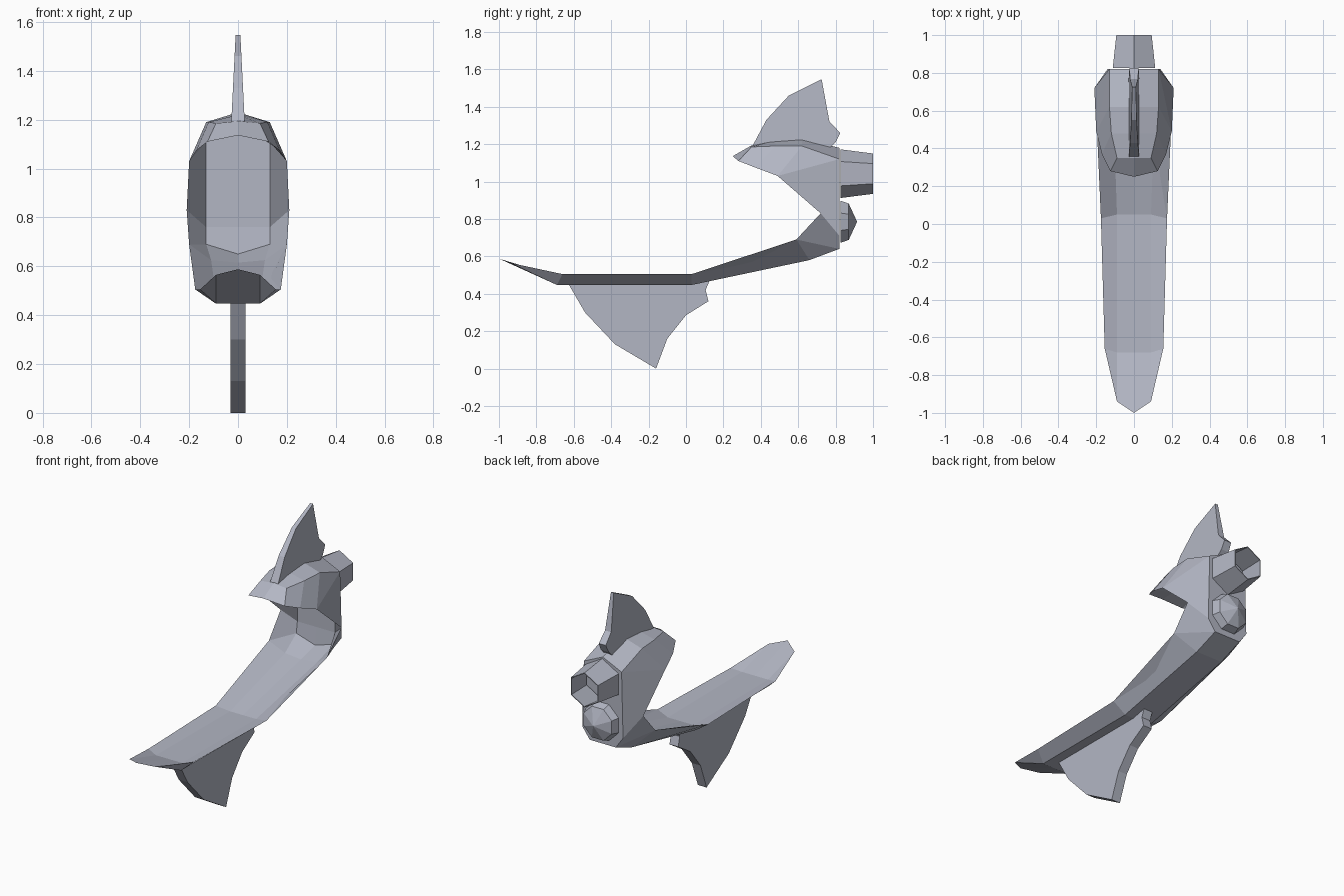
import bpy, bmesh, math
from mathutils import Vector

cube = bpy.data.objects.get("Cube")
if cube:
    bpy.data.objects.remove(cube, do_unlink=True)

# Single hull colour
hull_grey = bpy.data.materials.new("hull grey")
hull_grey.use_nodes = True
COLOUR = (0.45, 0.47, 0.55, 1)
hull_grey.diffuse_color = COLOUR
hull_grey.node_tree.nodes["Principled BSDF"].inputs["Base Color"].default_value = COLOUR


def finish(name, bm, closed=True):
    """Turn a bmesh into a flat-shaded object."""
    bmesh.ops.remove_doubles(bm, verts=bm.verts, dist=0.0005)
    if closed:
        bmesh.ops.recalc_face_normals(bm, faces=bm.faces)
    mesh = bpy.data.meshes.new(name)
    bm.to_mesh(mesh)
    bm.free()
    mesh.materials.append(hull_grey)
    obj = bpy.data.objects.new(name, mesh)
    bpy.context.collection.objects.link(obj)
    return obj


def loft(bm, rings):
    """Bridge consecutive closed rings with quads."""
    loops = [[bm.verts.new(p) for p in ring] for ring in rings]
    for a, b in zip(loops, loops[1:]):
        for i in range(len(a)):
            j = (i + 1) % len(a)
            bm.faces.new((a[i], a[j], b[j], b[i]))
    return loops


def section(rim, outer, outer_rise, inner, inner_rise):
    """Symmetric hull section: keel, chine, rim, inner edge, inner centre."""
    keel = (0, outer[1], outer[2] + outer_rise)
    floor = (0, inner[1], inner[2] + inner_rise)
    right = [(-x, y, z) for x, y, z in (inner, rim, outer)]
    return [keel, outer, rim, inner, floor] + right


def lip(side, centre):
    """Section squeezed to a thin edge at either end of the hull."""
    mirror = (-side[0], side[1], side[2])
    return [centre, side, side, side, centre, mirror, mirror, mirror]


# Scooped hull: deck, rear wall and overhanging hood in one sweep
rings = [
    lip((.09, -.94, .565), (0, -1, .588)),
    section((.155, -.66, .505), (.09, -.69, .447), 0, (.09, -.68, .49), 0),
    section((.175, .03, .505), (.09, .03, .447), 0, (.09, .05, .485), 0),
    section((.2, .59, .69), (.09, .66, .58), 0, (.11, .62, .625), -.01),
    section((.2, .59, .69), (.09, .82, .64), 0, (.13, .76, .69), -.04),
    section((.21, .72, .83), (.14, .82, .71), 0, (.13, .77, .76), 0),
    section((.2, .49, 1.03), (.13, .82, 1.12), .06, (.13, .77, 1.11), .03),
    section((.2, .49, 1.03), (.13, .62, 1.19), .04, (.13, .6, 1.12), .03),
    section((.17, .37, 1.075), (.12, .48, 1.19), .03, (.12, .44, 1.12), .03),
    section((.125, .28, 1.11), (.09, .35, 1.185), .008, (.11, .34, 1.115), .025),
    lip((.125, .28, 1.11), (0, .25, 1.136)),
]
bm = bmesh.new()
loft(bm, rings)
finish("scooped_hull", bm)


def fin(name, profile, half_width):
    """Plate from a side profile; half_width gives thickness at a height."""
    bm = bmesh.new()
    sides = [[(s * half_width(z), y, z) for y, z in profile] for s in (-1, 1)]
    for loop in loft(bm, sides):
        bm.faces.new(loop)
    return finish(name, bm)


fin("top_fin",
    [(.35, 1.18), (.43, 1.33), (.55, 1.46), (.725, 1.547), (.767, 1.32),
     (.825, 1.26), (.8, 1.21), (.77, 1.18)],
    lambda z: .028 - .05 * (z - 1.18))
fin("keel_fin",
    [(-.63, .455), (-.54, .3), (-.38, .13), (-.16, 0), (-.1, .16),
     (0, .285), (.12, .36), (.105, .42), (.125, .468)],
    lambda z: .03)


def ring(radius, y, z, sides, turn=0):
    """Polygon around the y axis."""
    angles = [math.tau * (i + turn) / sides for i in range(sides)]
    return [(radius * math.sin(a), y, z + radius * math.cos(a)) for a in angles]


# Hollow six-sided exhaust nozzle
bm = bmesh.new()
loft(bm, [ring(r, y, 1.042, 6) for r, y in
          ((.12, .83), (.13, .825), (.108, 1), (.102, 1), (.12, .83))])
finish("exhaust_nozzle", bm)

# Faceted dome under the nozzle
bm = bmesh.new()
loops = loft(bm, [ring(r, y, .785, 8, .5) for r, y in
                  ((.122, .825), (.105, .87), (0, .915))])
bm.faces.new(loops[0])
finish("rear_dome", bm)
